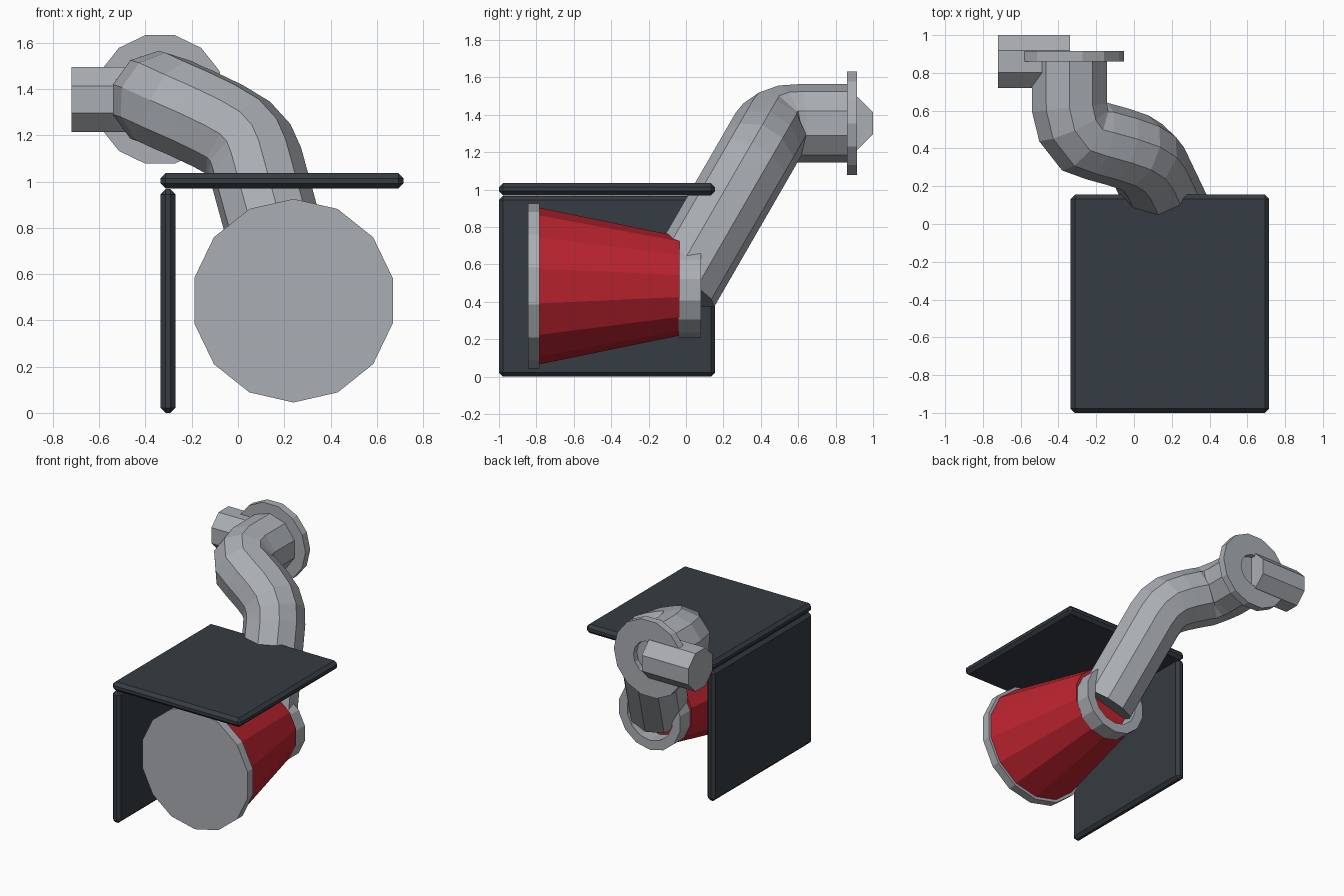
import bpy, bmesh, math
from mathutils import Vector

if "Cube" in bpy.data.objects:
    bpy.data.objects.remove(bpy.data.objects["Cube"])


def material(name, rgb):
    m = bpy.data.materials.new(name)
    m.diffuse_color = (*rgb, 1)
    m.use_nodes = True
    m.node_tree.nodes["Principled BSDF"].inputs["Base Color"].default_value = m.diffuse_color
    return m


GREY = material("pale grey", (0.40, 0.42, 0.45))
DARK = material("dark slate", (0.036, 0.045, 0.054))
RED = material("deep red", (0.50, 0.017, 0.028))


def finish(name, bm, mat):
    bmesh.ops.recalc_face_normals(bm, faces=bm.faces)
    me = bpy.data.meshes.new(name)
    bm.to_mesh(me)
    bm.free()
    me.materials.append(mat)
    ob = bpy.data.objects.new(name, me)
    bpy.context.collection.objects.link(ob)
    return ob


def panel(name, lo, hi, bevel=0.022):
    bm = bmesh.new()
    bmesh.ops.create_cube(bm, size=1)
    for v in bm.verts:
        v.co = [(a + b) / 2 + c * (b - a) for a, b, c in zip(lo, hi, v.co)]
    bmesh.ops.bevel(bm, geom=bm.edges[:], offset=bevel, segments=1, affect='EDGES')
    finish(name, bm, DARK)


def skin(bm, rings, closed=False):
    n = len(rings[0])
    pairs = list(zip(rings, rings[1:]))
    if closed:
        pairs.append((rings[-1], rings[0]))
    for a, b in pairs:
        for i in range(n):
            j = (i + 1) % n
            bm.faces.new((a[i], a[j], b[j], b[i]))
    if not closed:
        bm.faces.new(rings[0])
        bm.faces.new(rings[-1])


def lathe(name, mat, center, sides, profile, turn=0.0, axis='Y', closed=False):
    """profile: (position along axis, radius); turn in steps from vertex-up"""
    bm = bmesh.new()
    rings = []
    for t, r in profile:
        ring = []
        for i in range(sides):
            a = 2 * math.pi * (i + turn) / sides
            s, z = r * math.sin(a), center[1] + r * math.cos(a)
            co = (center[0] + s, t, z) if axis == 'Y' else (t, center[0] + s, z)
            ring.append(bm.verts.new(co))
        rings.append(ring)
    skin(bm, rings, closed)
    return finish(name, bm, mat)


def tube(name, mat, path, radius, sides):
    """sweep a polygon along the path, starting vertex-up"""
    pts = [Vector(p) for p in path]
    bm = bmesh.new()
    rings, up, prev = [], Vector((0, 0, 1)), None
    for i, p in enumerate(pts):
        d_in = (p - pts[i - 1]).normalized() if i else None
        d_out = (pts[i + 1] - p).normalized() if i + 1 < len(pts) else None
        d = ((d_in or d_out) + (d_out or d_in)).normalized()
        if prev is not None:
            up = prev.rotation_difference(d) @ up
        up = (up - d * up.dot(d)).normalized()
        side = d.cross(up)
        rings.append([bm.verts.new(p + radius * (up * math.cos(a) + side * math.sin(a)))
                      for a in (2 * math.pi * k / sides for k in range(sides))])
        prev = d
    skin(bm, rings)
    return finish(name, bm, mat)


# folded cover panels
panel("top_panel", (-0.335, -1.0, 0.97), (0.715, 0.155, 1.036))
panel("side_panel", (-0.335, -1.0, 0.0), (-0.27, 0.155, 0.967))

# red tapered drum with front disc and open rear collar
lathe("front_disc", GREY, (0.24, 0.485), 14, [(-0.845, 0.44), (-0.783, 0.44)])
lathe("tapered_drum", RED, (0.24, 0.485), 14, [(-0.79, 0.42), (-0.035, 0.265)])
lathe("rear_collar", GREY, (0.24, 0.465), 14,
      [(-0.04, 0.255), (0.08, 0.255), (0.08, 0.185), (-0.04, 0.185)], closed=True)


# bent pipe: the lower stretch lies in a plane leaning 60 degrees
def lean(x, z):
    return (x, -0.03 + (z - 0.48) * 0.577, z)


path = [(-0.342, 0.875, 1.355), (-0.342, 0.62, 1.355), (-0.322, 0.53, 1.35), (-0.27, 0.46, 1.325)]
path += [lean(x, z) for x, z in [(-0.2, 1.295), (-0.085, 1.24), (0.0, 1.19),
                                 (0.05, 1.135), (0.078, 1.07), (0.24, 0.48)]]
tube("bent_pipe", GREY, path, 0.21, 10)

# flange ring and cross rod
lathe("pipe_flange", GREY, (-0.337, 1.355), 14,
      [(0.86, 0.285), (0.915, 0.285), (0.915, 0.125), (0.86, 0.125)], turn=0.5, closed=True)
lathe("cross_rod", GREY, (0.86, 1.355), 8, [(-0.72, 0.152), (-0.34, 0.152)], turn=0.5, axis='X')
